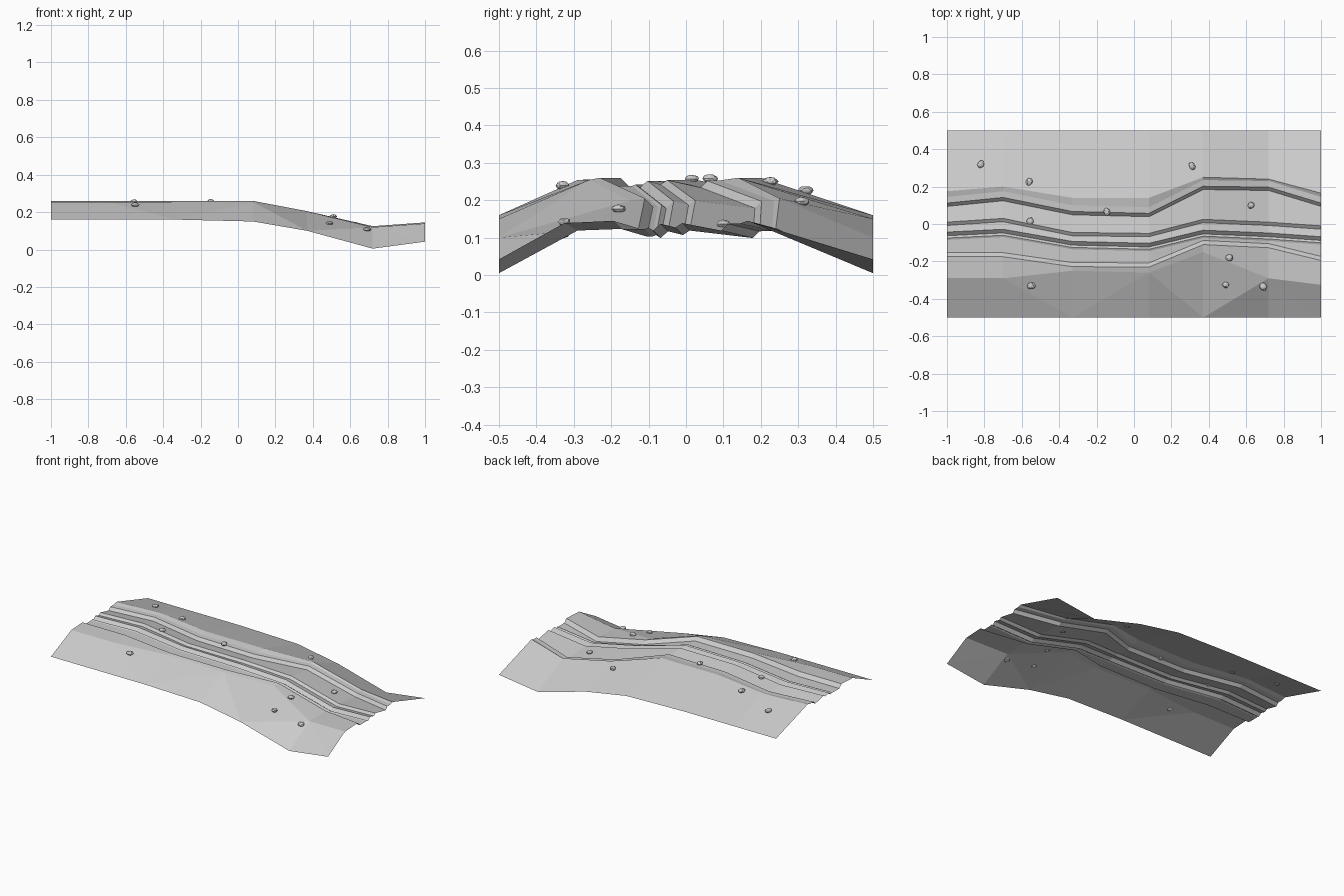
import bpy, bmesh, random
from mathutils import Vector, Matrix
from mathutils.bvhtree import BVHTree

cube = bpy.data.objects.get("Cube")
if cube:
    bpy.data.objects.remove(cube, do_unlink=True)

random.seed(4)

grey = bpy.data.materials.new("light_grey_earth")
grey.use_nodes = True
GREY = (0.6, 0.6, 0.6, 1)
grey.diffuse_color = GREY
grey.node_tree.nodes["Principled BSDF"].inputs["Base Color"].default_value = GREY


def add_object(name, bm):
    mesh = bpy.data.meshes.new(name)
    bm.to_mesh(mesh)
    bm.free()
    mesh.materials.append(grey)
    obj = bpy.data.objects.new(name, mesh)
    bpy.context.collection.objects.link(obj)
    return obj


# Stations along the track: x, crest height, edge height, then the y of each guide line
STATIONS = [
    (-1.0, .26, .16, dict(back=.175, lip=.10, mid=.0, low=-.055, front=-.175, verge=-.29)),
    (-.70, .26, .16, dict(back=.20, lip=.13, mid=.02, low=-.04, front=-.175, verge=-.29)),
    (-.33, .26, .16, dict(back=.14, lip=.055, mid=-.055, low=-.105, front=-.228, verge=-.25)),
    (.08, .26, .15, dict(back=.14, lip=.045, mid=-.06, low=-.115, front=-.23, verge=-.26)),
    (.37, .205, .10, dict(back=.25, lip=.19, mid=.015, low=-.045, front=-.11, verge=-.15)),
    (.72, .125, .005, dict(back=.24, lip=.185, mid=.0, low=-.06, front=-.127, verge=-.29)),
    (1.0, .145, .042, dict(back=.165, lip=.10, mid=-.02, low=-.08, front=-.195, verge=-.325)),
]

# Rutted cross-section: guide line, shift in y, drop below the crest
SECTION = [
    ("back", 0, 0), ("lip", .045, .007), ("lip", .012, .008), ("lip", -.006, .026),
    ("mid", .01, .006), ("mid", -.008, .018), ("low", .012, .008), ("low", -.008, .026),
    ("low", -.02, .018), ("low", -.03, .022), ("front", .022, .022), ("front", 0, 0),
    ("verge", 0, .006),
]

# Ground sheet with the wheel ruts
bm = bmesh.new()
rows = []
for x, crest, edge, guide in STATIONS:
    points = [(x, .5, edge)]
    points += [(x, guide[g] + dy, crest - drop) for g, dy, drop in SECTION]
    points.append((x, -.5, edge))
    rows.append([bm.verts.new(p) for p in points])

last = len(SECTION)
for i in range(len(rows) - 1):
    a, b = rows[i], rows[i + 1]
    for j in range(last + 1):
        quad = [a[j], a[j + 1], b[j + 1], b[j]]
        if j == last:  # front bank is split into alternating triangles
            k = i % 2
            quad = quad[1 - k:] + quad[:1 - k]
            bm.faces.new(quad[:3])
            bm.faces.new([quad[0], quad[2], quad[3]])
        else:
            bm.faces.new(quad)
bm.normal_update()
surface = BVHTree.FromBMesh(bm)
add_object("rutted_ground", bm)

# Loose stones resting on the ground
STONES = [(-.82, .32), (-.56, .225), (-.555, .015), (-.145, .065), (.31, .31),
          (.625, .10), (.51, -.18), (.49, -.325), (.69, -.335), (-.55, -.33)]
for n, (x, y) in enumerate(STONES):
    hit = surface.ray_cast(Vector((x, y, 1)), Vector((0, 0, -1)))[0]
    bm = bmesh.new()
    bmesh.ops.create_icosphere(bm, subdivisions=2, radius=1)
    for v in bm.verts:
        v.co *= random.uniform(.88, 1.1)
    size = Matrix.Diagonal((random.uniform(.018, .023), random.uniform(.016, .02), .012, 1))
    turn = Matrix.Rotation(random.uniform(0, 6), 4, "Z")
    bm.transform(Matrix.Translation(hit + Vector((0, 0, .006))) @ turn @ size)
    add_object(f"stone_{n + 1}", bm)
